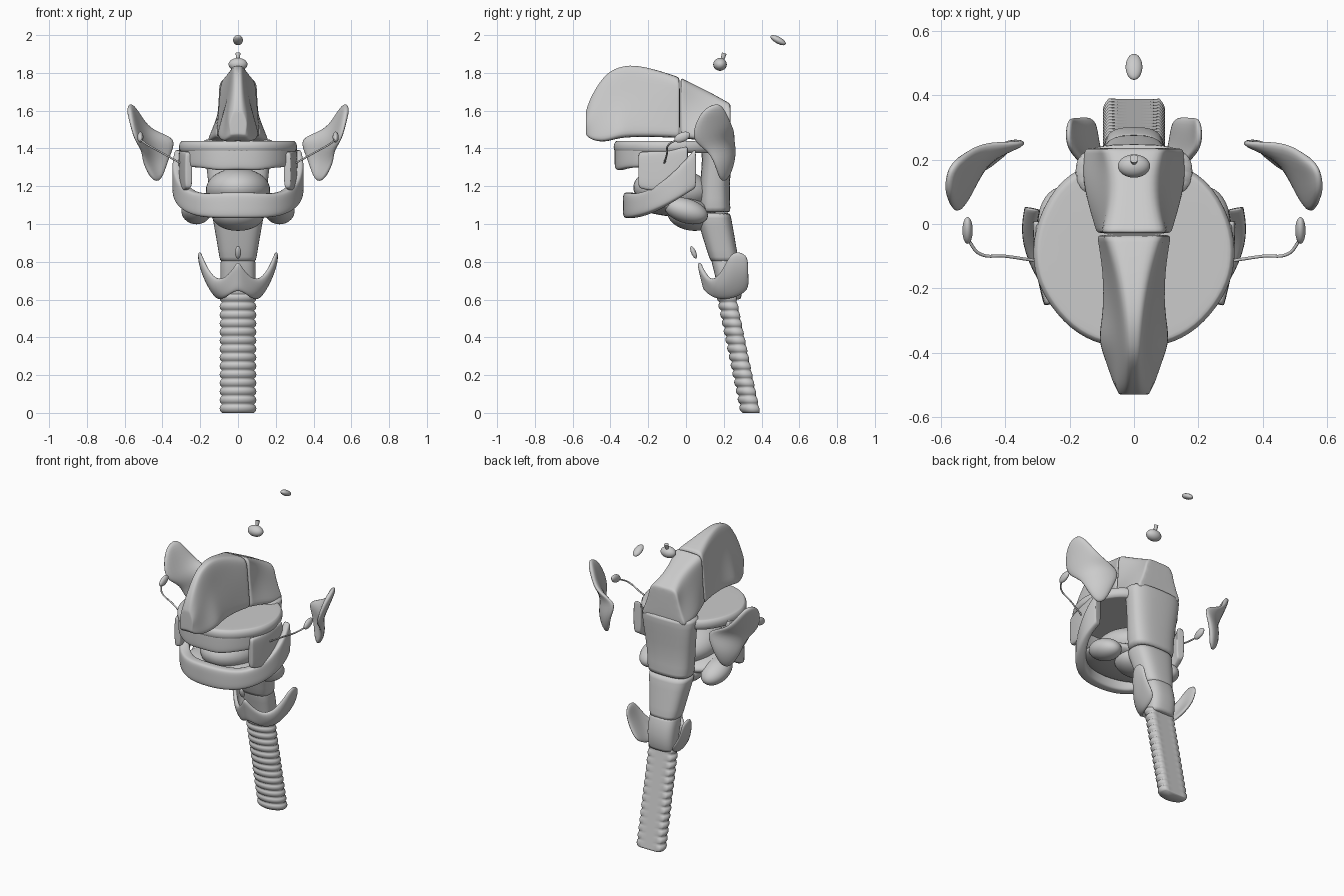
import bpy, math
from mathutils import Vector, Matrix

if "Cube" in bpy.data.objects:
    bpy.data.objects.remove(bpy.data.objects["Cube"])


def build(name, verts, faces, sub=2, thick=0):
    me = bpy.data.meshes.new(name)
    me.from_pydata([tuple(v) for v in verts], [], faces)
    ob = bpy.data.objects.new(name, me)
    bpy.context.collection.objects.link(ob)
    if thick:
        m = ob.modifiers.new("thickness", 'SOLIDIFY')
        m.thickness, m.offset = thick, 0
    if sub:
        m = ob.modifiers.new("smooth", 'SUBSURF')
        m.levels = m.render_levels = sub
    for p in me.polygons:
        p.use_smooth = True
    return ob


def loft(name, rings, sub=2):
    """Skin closed rings; doubled end rings keep the ends crisp."""
    rings = [[Vector(p) for p in r] for r in rings]
    if sub:
        near = lambda a, b: [p.lerp(q, .06) for p, q in zip(a, b)]
        rings = ([rings[0], near(rings[0], rings[1])] + rings[1:-1]
                 + [near(rings[-1], rings[-2]), rings[-1]])
    n = len(rings[0])
    faces = [(i * n + j, i * n + (j + 1) % n, (i + 1) * n + (j + 1) % n, (i + 1) * n + j)
             for i in range(len(rings) - 1) for j in range(n)]
    faces += [tuple(range(n))[::-1], tuple(range((len(rings) - 1) * n, len(rings) * n))]
    return build(name, [p for r in rings for p in r], faces, sub)


def sheet(name, cols, thick, sub=2):
    n = len(cols[0])
    faces = [(i * n + j, i * n + j + 1, (i + 1) * n + j + 1, (i + 1) * n + j)
             for i in range(len(cols) - 1) for j in range(n - 1)]
    return build(name, [p for c in cols for p in c], faces, sub, thick)


def oval(z, yf, yb, hw, n=24, power=.7):
    out = []
    for i in range(n):
        a = 2 * math.pi * i / n
        c, s = math.cos(a), math.sin(a)
        out.append((hw * math.copysign(abs(c) ** power, c),
                    (yf + yb) / 2 + (yb - yf) / 2 * math.copysign(abs(s) ** power, s), z))
    return out


def ball(name, loc, rad, tilt=0):
    bpy.ops.mesh.primitive_uv_sphere_add(segments=32, ring_count=20, location=loc,
                                         rotation=(tilt, 0, 0))
    ob = bpy.context.object
    ob.name, ob.scale = name, rad
    bpy.ops.object.shade_smooth()
    return ob


def band(name, pts):
    """Upright strip: each point is x, y, z low, z high, thickness."""
    rings = []
    for i, (x, y, lo, hi, t) in enumerate(pts):
        a, b = pts[max(i - 1, 0)], pts[min(i + 1, len(pts) - 1)]
        d = Vector((b[1] - a[1], a[0] - b[0], 0)).normalized() * t / 2
        c, e = Vector((x, y, 0)), (hi - lo) * .08
        rings.append([c + d * k + Vector((0, 0, z)) for k, z in
                      ((1, lo + e), (1, (lo + hi) / 2), (1, hi - e), (.6, hi),
                       (-.6, hi), (-1, hi - e), (-1, lo + e), (-.6, lo), (.6, lo))])
    return loft(name, rings, 2)


def both(half):
    return [(-p[0],) + tuple(p[1:]) for p in half[:0:-1]] + list(half)


# windpipe: ribbed front, flat back
rings, N = [], 14
for i in range(N * 6 + 1):
    t = i / (N * 6)
    bump = abs(math.sin(math.pi * N * t)) ** .7
    cy, r = .355 - .13 * t, .085 + .012 * bump
    ring = []
    for k in range(29):
        a = math.radians(-125 + 250 * k / 28)
        ring.append((r * math.sin(a), cy - (r - .03) * math.cos(a), t * .63))
    ring += [(x, cy + .034, t * .63) for x in (.05, .02, -.02, -.05)]
    rings.append(ring)
loft("windpipe", rings, 0)

# throat in three stacked sections
loft("throat_upper", [oval(*r) for r in ((1.06, .07, .237, .145), (1.2, .07, .228, .155),
                                         (1.35, .09, .245, .175), (1.45, .07, .25, .185))], 1)
loft("throat_middle", [oval(*r) for r in ((.8, .13, .28, .095), (.92, .09, .26, .115),
                                          (1.06, .05, .235, .14))], 1)
loft("throat_lower", [oval(*r) for r in ((.6, .18, .29, .085), (.7, .16, .31, .095),
                                         (.82, .13, .275, .092))], 1)

# voice box shield, open at the back
shield = [((0, .10, .65), (0, .06, .82)), ((.04, .12, .63), (.03, .09, .75)),
          ((.07, .16, .605), (.1, .14, .69)), ((.1, .21, .6), (.165, .2, .76)),
          ((.11, .27, .61), (.21, .24, .87)), ((.12, .335, .65), (.2, .33, .84))]
cols = []
for lo, hi in shield:
    lo, hi = Vector(lo), Vector(hi)
    cols.append([lo.lerp(hi, k / 3) + Vector((.02 if lo.x > .06 and k in (1, 2) else 0, 0, 0))
                 for k in range(4)])
cols = [[Vector((-p.x, p.y, p.z)) for p in c] for c in cols[:0:-1]] + cols
sheet("voice_box_shield", cols, .026)
ball("throat_flap", (0, .04, .85), (.016, .013, .035), .4)

# nose: front and rear blocks, sections along y
def nose(name, rows):
    rings = []
    for y, zt, xt, zm, xm, zb, xb in rows:
        half = [(xt, zt), ((xt + xm) / 2, zt * .55 + zm * .45), (xm, zm),
                (xb * .95, zb * .75 + zm * .25), (xb, zb)]
        rings.append([(0, y, zt - .008)] + [(x, y, z) for x, z in half] + [(0, y, zb + .01)]
                     + [(-x, y, z) for x, z in half[::-1]])
    return loft(name, rings)


nose("nose_front", [(-.53, 1.60, .02, 1.53, .05, 1.47, .04), (-.505, 1.68, .02, 1.56, .06, 1.44, .065),
                    (-.43, 1.80, .02, 1.6, .06, 1.425, .09), (-.36, 1.835, .025, 1.64, .06, 1.45, .12),
                    (-.28, 1.85, .03, 1.66, .06, 1.455, .10), (-.15, 1.82, .05, 1.65, .08, 1.455, .10),
                    (-.032, 1.78, .09, 1.62, .105, 1.45, .12)])
nose("nose_rear", [(-.03, 1.78, .1, 1.62, .105, 1.45, .12), (.06, 1.735, .07, 1.6, .10, 1.44, .15),
                   (.15, 1.69, .06, 1.55, .115, 1.42, .17), (.237, 1.64, .09, 1.52, .12, 1.42, .16)])

# palate plate and upper gum arch
edge = [(0, -.385), (.1, -.38), (.2, -.33), (.28, -.23), (.315, -.14), (.315, -.02),
        (.25, .12), (.15, .19), (0, .21)]
full = edge + [(-x, y) for x, y in edge[-2:0:-1]]
loft("palate", [[(x * s, (y + .08) * s - .08, z) for x, y in full]
                for s, z in ((.94, 1.375), (1, 1.39), (1, 1.425), (.95, 1.44))])
band("upper_gum", both([(0, -.355, 1.29, 1.43, .05), (.1, -.35, 1.28, 1.43, .05),
                        (.19, -.3, 1.30, 1.43, .05), (.26, -.2, 1.30, 1.43, .05),
                        (.285, -.1, 1.31, 1.42, .05), (.28, 0, 1.33, 1.42, .05)]))

# lower jaw, tongue and mouth floor
band("lower_jaw", both([(0, -.305, 1.03, 1.17, .07), (.12, -.29, 1.03, 1.165, .07),
                        (.22, -.23, 1.04, 1.16, .07), (.295, -.13, 1.08, 1.21, .06),
                        (.33, -.03, 1.14, 1.31, .05), (.315, .05, 1.19, 1.40, .05)]))
ball("tongue", (0, -.07, 1.18), (.17, .21, .115), -.1)
ball("mouth_floor", (0, -.08, 1.1), (.27, .21, .06), -.1)
ball("tongue_root", (0, .03, 1.05), (.14, .13, .085), -.15)

# ear rows from top to bottom: front edge, middle, back edge
ear = [((.58, .10, 1.61), (.58, .15, 1.64), (.56, .19, 1.635)),
       ((.57, .05, 1.55), (.545, .15, 1.55), (.51, .23, 1.56)),
       ((.545, .02, 1.44), (.51, .17, 1.47), (.45, .26, 1.49)),
       ((.505, .11, 1.39), (.46, .22, 1.4), (.31, .25, 1.46)),
       ((.505, .15, 1.32), (.45, .23, 1.32), (.36, .265, 1.36)),
       ((.45, .18, 1.23), (.425, .2, 1.22), (.40, .22, 1.24))]

for s, side in ((1, "right"), (-1, "left")):
    band("cheek_" + side, [(s * x, y, a, b, t) for x, y, a, b, t in
         ((.26, -.25, 1.19, 1.38, .04), (.295, -.12, 1.16, 1.39, .035), (.30, .01, 1.28, 1.41, .03))])
    sheet("ear_" + side, [[(s * x, y, z) for x, y, z in row] for row in ear], .035)
    ball("jaw_gland_" + side, (s * .22, 0, 1.07), (.08, .12, .065), -.3)
    # cheek gland with its thin duct
    g = ball("cheek_gland_" + side, (s * .517, -.02, 1.46), (.016, .044, .025), .4)
    cu = bpy.data.curves.new("duct_" + side, 'CURVE')
    cu.dimensions, cu.bevel_depth, cu.bevel_resolution = '3D', .005, 2
    sp = cu.splines.new('BEZIER')
    path = [(.515, -.05, 1.445), (.48, -.092, 1.42), (.40, -.1, 1.375), (.30, -.115, 1.32)]
    sp.bezier_points.add(len(path) - 1)
    for bp, (x, y, z) in zip(sp.bezier_points, path):
        bp.co = (s * x, y, z)
        bp.handle_left_type = bp.handle_right_type = 'AUTO'
    bpy.context.collection.objects.link(bpy.data.objects.new("duct_" + side, cu))

# two small brain glands above
ball("stalk_gland", (0, .18, 1.845), (.05, .036, .034))
bpy.ops.mesh.primitive_cone_add(vertices=20, radius1=.009, radius2=.013, depth=.04,
                                location=(0, .197, 1.885), rotation=(-.3, 0, 0))
bpy.context.object.name = "gland_stalk"
bpy.ops.object.shade_smooth_by_angle()
ball("cone_gland", (0, .488, 1.973), (.026, .045, .018), -.5)
